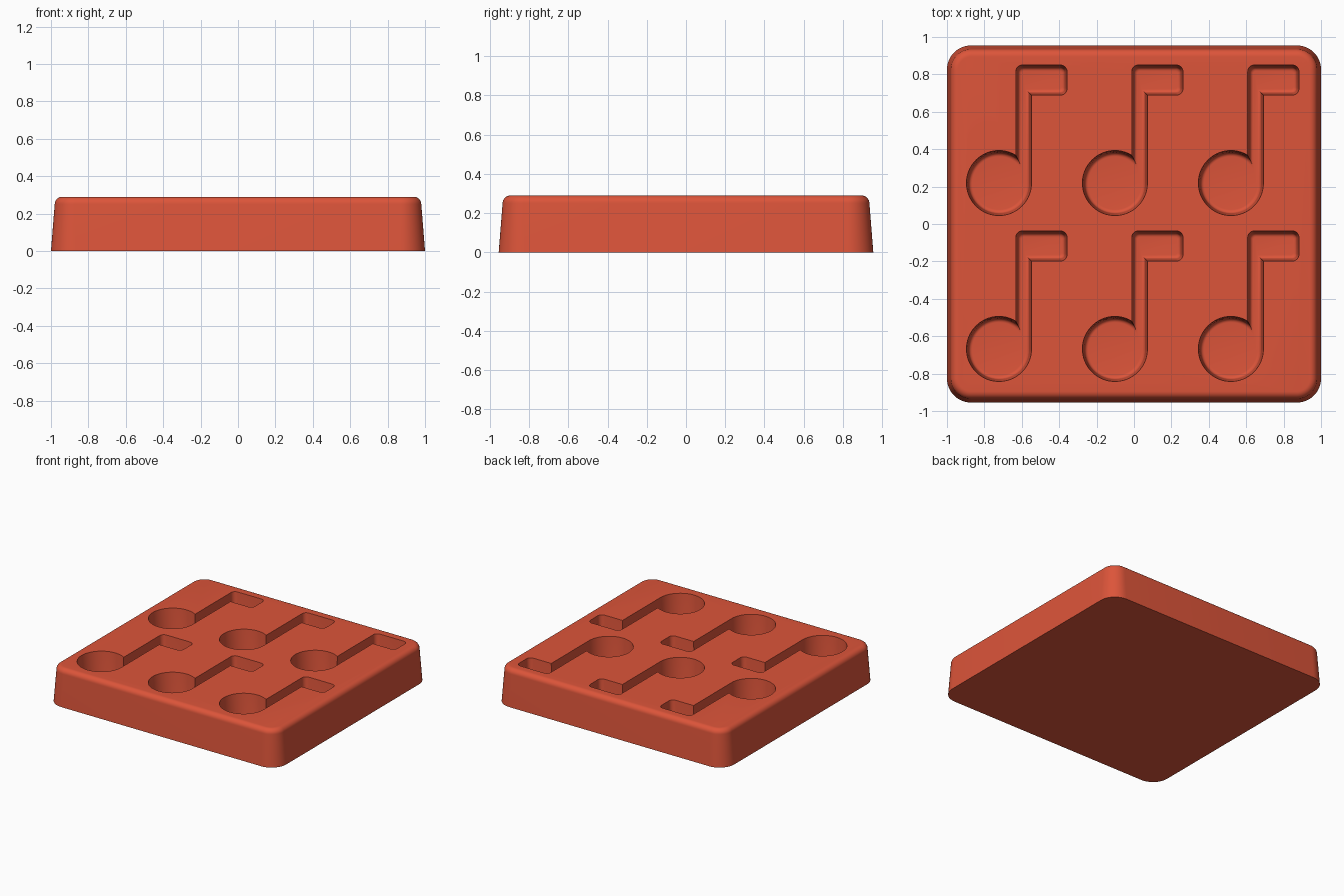
import bpy, bmesh
from math import acos, cos, sin, pi, tau, radians

if "Cube" in bpy.data.objects:
    bpy.data.objects.remove(bpy.data.objects["Cube"], do_unlink=True)

HEIGHT, FLOOR = 0.29, 0.09          # tray top and cavity floor
ROUND, FILLET = 0.13, 0.04          # plan corner radius, top edge fillet


def arc(cx, cy, r, start, end, steps):
    return [(cx + r * cos(start + (end - start) * i / steps),
             cy + r * sin(start + (end - start) * i / steps)) for i in range(steps + 1)]


def tray_outline(inset):
    """Rounded rectangle drawn in by inset."""
    r = ROUND - inset
    x, y = 1 - ROUND, 0.955 - ROUND
    pts = []
    for k, (sx, sy) in enumerate([(1, 1), (-1, 1), (-1, -1), (1, -1)]):
        pts += arc(sx * x, sy * y, r, k * pi / 2, (k + 1) * pi / 2, 12)
    return pts


def note_outline(inset):
    """Round head at the origin, stem tangent to its right side, flag on top."""
    r = 0.174 - inset
    left, right, low, top = 0.09 + inset, 0.364 - inset, 0.47 + inset, 0.631 - inset
    c = 0.035 - inset * 0.7
    pts = arc(0, 0, r, acos(left / r), tau, 48)
    pts.append((r, low))
    pts += arc(right - c, low + c, c, -pi / 2, 0, 6)
    pts += arc(right - c, top - c, c, 0, pi / 2, 6)
    pts += arc(left + c, top - c, c, pi / 2, pi, 6)
    return pts


def loft(bm, outline, levels, ox=0, oy=0):
    """Closed solid through the outline at each (height, inset) level."""
    rings = [[bm.verts.new((x + ox, y + oy, z)) for x, y in outline(inset)]
             for z, inset in levels]
    n = len(rings[0])
    for a, b in zip(rings, rings[1:]):
        for i in range(n):
            j = (i + 1) % n
            bm.faces.new((a[i], a[j], b[j], b[i]))
    bm.faces.new(rings[0][::-1])
    bm.faces.new(rings[-1])


def make_object(name, bm):
    bmesh.ops.recalc_face_normals(bm, faces=bm.faces)
    mesh = bpy.data.meshes.new(name)
    bm.to_mesh(mesh)
    bm.free()
    obj = bpy.data.objects.new(name, mesh)
    bpy.context.collection.objects.link(obj)
    return obj


# Tray block with drafted sides and a filleted top edge
levels = [(0, 0)]
for i in range(9):
    a = pi / 2 * i / 8
    levels.append((HEIGHT - FILLET + FILLET * sin(a), 0.02 + FILLET * (1 - cos(a))))
bm = bmesh.new()
loft(bm, tray_outline, levels)
tray = make_object("mould_tray", bm)

# Note cavities: drafted walls, rounded into a flat floor
f = 0.02
levels = []
for i in range(7):
    a = pi / 2 * i / 6
    levels.append((FLOOR + f * (1 - cos(a)), 0.012 + f * (1 - sin(a))))
levels += [(HEIGHT, 0), (HEIGHT + 0.05, 0)]
bm = bmesh.new()
for col in range(3):
    for row in range(2):
        loft(bm, note_outline, levels, -0.722 + 0.62 * col, 0.219 - 0.887 * row)
cutter = make_object("cavity_cutter", bm)
cutter.hide_render = True

cut = tray.modifiers.new("note_cavities", "BOOLEAN")
cut.operation = "DIFFERENCE"
cut.solver = "EXACT"
cut.object = cutter
bpy.ops.object.select_all(action="DESELECT")
tray.select_set(True)
bpy.context.view_layer.objects.active = tray
bpy.ops.object.modifier_apply(modifier=cut.name)
bpy.data.objects.remove(cutter, do_unlink=True)

# Single terracotta colour
colour = (0.72, 0.09, 0.042, 1)
mat = bpy.data.materials.new("terracotta_red")
mat.use_nodes = True
mat.diffuse_color = colour
mat.node_tree.nodes["Principled BSDF"].inputs["Base Color"].default_value = colour
tray.data.materials.clear()
tray.data.materials.append(mat)
bpy.ops.object.shade_smooth_by_angle(angle=radians(35))
